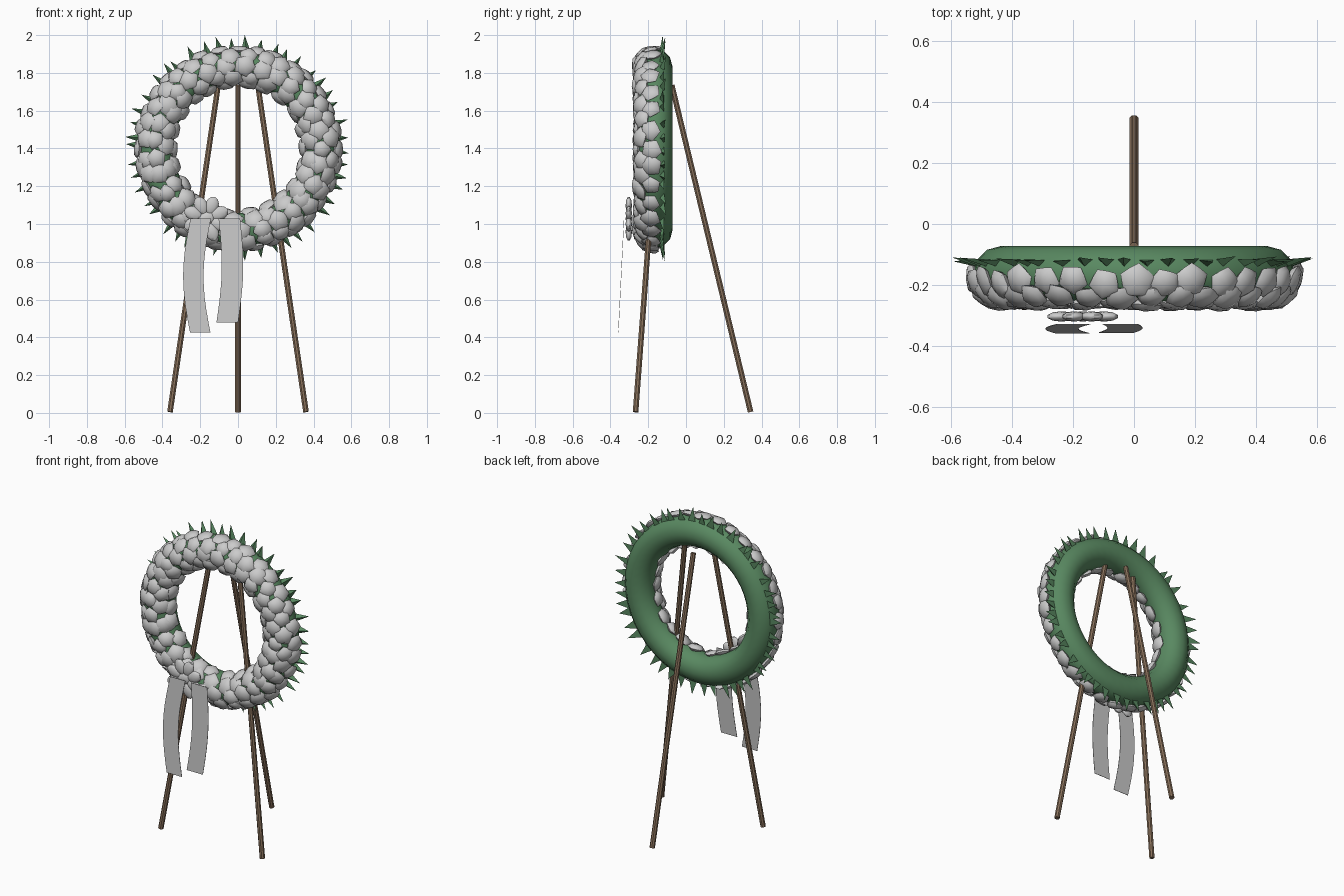
import bpy, bmesh, math, random
from mathutils import Vector, Matrix

if "Cube" in bpy.data.objects:
    bpy.data.objects.remove(bpy.data.objects["Cube"])

random.seed(4)
TAU = math.tau
CENTRE = Vector((0, -0.165, 1.4))
RING_R, TUBE_R = 0.435, 0.093


def material(name, rgb):
    m = bpy.data.materials.new(name)
    m.diffuse_color = (*rgb, 1)
    m.use_nodes = True
    m.node_tree.nodes["Principled BSDF"].inputs["Base Color"].default_value = m.diffuse_color
    return m


GREEN = material("foliage green", (0.10, 0.25, 0.12))
WHITE = material("petal white", (0.6, 0.6, 0.6))
RIBBON = material("ribbon grey", (0.58, 0.58, 0.58))
WOOD = material("wood brown", (0.25, 0.165, 0.105))


def finish(name, bm, mat, smooth=None):
    bmesh.ops.recalc_face_normals(bm, faces=bm.faces)
    me = bpy.data.meshes.new(name)
    bm.to_mesh(me)
    bm.free()
    me.materials.append(mat)
    ob = bpy.data.objects.new(name, me)
    bpy.context.collection.objects.link(ob)
    if smooth:
        bpy.ops.object.select_all(action='DESELECT')
        ob.select_set(True)
        bpy.context.view_layer.objects.active = ob
        bpy.ops.object.shade_smooth_by_angle(angle=math.radians(smooth))
    return ob


def frame(pos, normal, tangent, spin=0.0):
    """Matrix whose z axis is normal and x axis is tangent."""
    n = normal.normalized()
    x = (tangent - n * tangent.dot(n)).normalized()
    y = n.cross(x)
    m = Matrix((x, y, n)).transposed().to_4x4()
    return Matrix.Translation(pos) @ m @ Matrix.Rotation(spin, 4, 'Z')


def blossom(bm, mat, radius, height):
    """Five-petalled cushion: scalloped rings closed by a top and a bottom point."""
    rings = []
    for scale, h, dent in ((0.7, -0.5, 0.95), (1.0, 0.1, 0.84), (0.72, 0.75, 0.9)):
        rings.append([bm.verts.new(mat @ Vector((
            radius * scale * (dent if i % 2 else 1) * math.cos(TAU * i / 10),
            radius * scale * (dent if i % 2 else 1) * math.sin(TAU * i / 10),
            h * height))) for i in range(10)])
    top = bm.verts.new(mat @ Vector((0, 0, height)))
    low = bm.verts.new(mat @ Vector((0, 0, -0.6 * height)))
    for i in range(10):
        j = (i + 1) % 10
        for a, b in zip(rings, rings[1:]):
            bm.faces.new((a[i], a[j], b[j], b[i]))
        bm.faces.new((rings[-1][i], rings[-1][j], top))
        bm.faces.new((rings[0][j], rings[0][i], low))


# Wreath base: a smooth green ring
bm = bmesh.new()
loops = []
for i in range(48):
    a = TAU * i / 48
    out = Vector((math.cos(a), 0, math.sin(a)))
    loops.append([bm.verts.new(CENTRE + out * (RING_R + TUBE_R * math.cos(TAU * k / 12))
                  + Vector((0, TUBE_R * math.sin(TAU * k / 12), 0))) for k in range(12)])
for i in range(48):
    p, q = loops[i], loops[(i + 1) % 48]
    for k in range(12):
        bm.faces.new((p[k], q[k], q[(k + 1) % 12], p[(k + 1) % 12]))
finish("wreath_ring", bm, GREEN, 60)

# Blossoms in staggered rows over the front half of the ring
bm = bmesh.new()
for row, (deg, count) in enumerate(((14, 32), (50, 32), (88, 29), (126, 25), (163, 22))):
    for i in range(count):
        a = TAU * (i + 0.5 * (row % 2) + random.uniform(-0.15, 0.15)) / count
        b = math.radians(deg + random.uniform(-5, 5))
        out = Vector((math.cos(a), 0, math.sin(a)))
        n = out * math.cos(b) + Vector((0, -math.sin(b), 0))
        pos = CENTRE + out * RING_R + n * (TUBE_R + random.uniform(-0.003, 0.004))
        tilt = n + Vector([random.uniform(-0.12, 0.12) for _ in range(3)])
        tangent = Vector((-math.sin(a), 0, math.cos(a)))
        blossom(bm, frame(pos, tilt, tangent, random.uniform(0, TAU)),
                random.uniform(0.05, 0.06), random.uniform(0.02, 0.027))
finish("wreath_blossoms", bm, WHITE, 50)

# Pointed leaves around the rim
bm = bmesh.new()
for i in range(46):
    a = TAU * (i + random.uniform(-0.3, 0.3)) / 46
    out = Vector((math.cos(a), 0, math.sin(a)))
    side = Vector((-math.sin(a), 0, math.cos(a)))
    base = CENTRE + out * 0.505 + Vector((0, 0.04, 0))
    w = random.uniform(0.022, 0.03)
    tip = base + out * random.uniform(0.075, 0.1) + side * random.uniform(-0.015, 0.015) \
        + Vector((0, random.uniform(0.0, 0.02), 0))
    l, r, m, t = [bm.verts.new(v) for v in (
        base - side * w + Vector((0, 0.008, 0)), base + side * w + Vector((0, 0.008, 0)),
        base + out * 0.015 + Vector((0, -0.014, 0)), tip)]
    for f in ((l, m, t), (m, r, t), (r, l, t), (l, r, m)):
        bm.faces.new(f)
finish("rim_leaves", bm, GREEN)


# Easel legs
def leg(name, foot, head):
    foot, head = Vector(foot), Vector(head)
    axis = head - foot
    bm = bmesh.new()
    bmesh.ops.create_cone(bm, cap_ends=True, segments=8, radius1=0.016, radius2=0.0155,
                          depth=axis.length,
                          matrix=frame((foot + head) / 2, axis, Vector((1, 0, 0)), TAU / 16))
    finish(name, bm, WOOD)


for name, s in (("front_leg_left", -1), ("front_leg_right", 1)):
    leg(name, (s * 0.36, -0.267, 0.005), (s * 0.105, -0.137, 1.735))
leg("rear_leg", (0, 0.342, 0.005), (0, -0.075, 1.735))

# Bow rosette: ring of flattened petals around a centre
bm = bmesh.new()
hub = Vector((-0.168, -0.303, 1.028))
for i in range(9):
    a = TAU * i / 8 + TAU / 16
    off = Vector((math.cos(a), 0, math.sin(a))) * (0.075 if i < 8 else 0)
    m = Matrix.Translation(hub + off) @ Matrix.Rotation(-a, 4, 'Y') @ Matrix.Diagonal((0.052, 0.017, 0.036, 1))
    bmesh.ops.create_uvsphere(bm, u_segments=10, v_segments=6, radius=1, matrix=m)
finish("bow_rosette", bm, WHITE, 60)


# Ribbon tails: thin bowed strips
def ribbon(name, top_x, bottom_x, bulge, bottom_z, width):
    bm = bmesh.new()
    rows = []
    for i in range(11):
        t = i / 10
        x = top_x + (bottom_x - top_x) * t + bulge * math.sin(math.pi * t)
        z = 1.03 + (bottom_z - 1.03) * t
        y = -0.328 - 0.05 * (1.03 - z)
        rows.append([bm.verts.new((x + dx, y + dy, z)) for dx, dy in (
            (-width, -0.001), (width, -0.001), (width, 0.001), (-width, 0.001))])
    for p, q in zip(rows, rows[1:]):
        for k in range(4):
            bm.faces.new((p[k], p[(k + 1) % 4], q[(k + 1) % 4], q[k]))
    bm.faces.new(rows[0])
    bm.faces.new(rows[-1])
    finish(name, bm, RIBBON)


ribbon("ribbon_left", -0.197, -0.2, -0.038, 0.425, 0.054)
ribbon("ribbon_right", -0.046, -0.057, 0.022, 0.478, 0.057)
